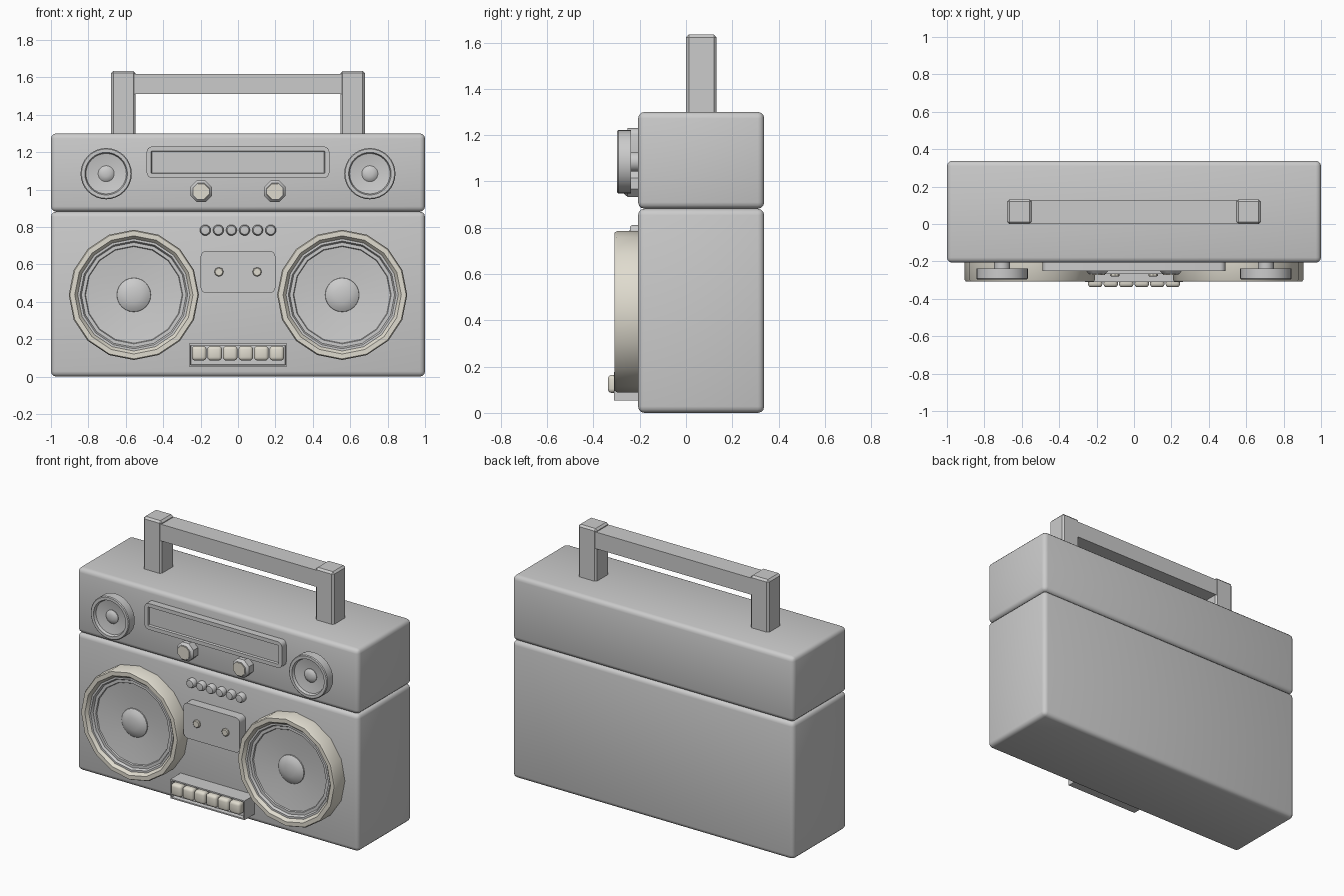
import bpy, bmesh, math

if "Cube" in bpy.data.objects:
    bpy.data.objects.remove(bpy.data.objects["Cube"])

FRONT = -0.207   # front face of the case
BACK = 0.338     # back face of the case

cream = bpy.data.materials.new("cream")
cream.diffuse_color = (0.74, 0.71, 0.62, 1)
cream.use_nodes = True
cream.node_tree.nodes["Principled BSDF"].inputs["Base Color"].default_value = cream.diffuse_color


def finish(bm, name, mat=None, angle=35):
    bmesh.ops.recalc_face_normals(bm, faces=bm.faces)
    me = bpy.data.meshes.new(name)
    bm.to_mesh(me)
    bm.free()
    ob = bpy.data.objects.new(name, me)
    bpy.context.collection.objects.link(ob)
    if mat:
        me.materials.append(mat)
    bpy.ops.object.select_all(action='DESELECT')
    ob.select_set(True)
    bpy.context.view_layer.objects.active = ob
    bpy.ops.object.shade_smooth_by_angle(angle=math.radians(angle))
    return ob


def box(name, x, y, z, bevel=0.0, seg=3, mat=None, corner=0.0, inset=None):
    """Box from (min, max) ranges; corner rounds the front outline,
    inset = (border, depth) sinks a panel into the front face."""
    bm = bmesh.new()
    bmesh.ops.create_cube(bm, size=1)
    for v in bm.verts:
        for i, r in enumerate((x, y, z)):
            v.co[i] = r[0] if v.co[i] < 0 else r[1]
    if corner:
        edges = [e for e in bm.edges
                 if abs(e.verts[0].co.y - e.verts[1].co.y) > 1e-4]
        bmesh.ops.bevel(bm, geom=edges, offset=corner, segments=4,
                        profile=0.5, affect='EDGES')
    if inset:
        bm.normal_update()
        face = min(bm.faces, key=lambda f: f.calc_center_median().y)
        bmesh.ops.inset_region(bm, faces=[face], thickness=inset[0])
        ext = bmesh.ops.inset_region(bm, faces=[face], thickness=0.003)
        for v in face.verts:
            v.co.y += inset[1]
    if bevel:
        bmesh.ops.bevel(bm, geom=bm.edges[:], offset=bevel, segments=seg,
                        profile=0.5, affect='EDGES')
    return finish(bm, name, mat)


def lathe(name, cx, cz, profile, sides, mat=None, closed=False, turn=0.0):
    """Spin (radius, y) points around a y axis through (cx, cz)."""
    bm = bmesh.new()
    rings = []
    for r, y in profile:
        if r == 0:
            rings.append([bm.verts.new((cx, y, cz))] * sides)
            continue
        ring = []
        for i in range(sides):
            a = 2 * math.pi * (i + turn) / sides
            ring.append(bm.verts.new((cx + r * math.cos(a), y,
                                      cz + r * math.sin(a))))
        rings.append(ring)
    pairs = list(zip(rings, rings[1:]))
    if closed:
        pairs.append((rings[-1], rings[0]))
    for a, b in pairs:
        for i in range(sides):
            j = (i + 1) % sides
            bm.faces.new(dict.fromkeys((a[i], a[j], b[j], b[i])))
    return finish(bm, name, mat)


# Case halves
box("lower_case", (-1, 1), (FRONT, BACK), (0, 0.882), 0.028)
box("upper_case", (-1, 1), (FRONT, BACK), (0.882, 1.3), 0.028)

# Handle
for s, side in ((-1, "left"), (1, "right")):
    box(f"handle_post_{side}", sorted((s * 0.547, s * 0.678)), (0, 0.132),
        (1.28, 1.634), 0.012, 1)
box("handle_bar", (-0.56, 0.56), (0.003, 0.129), (1.51, 1.617))

for s, side in ((-1, "left"), (1, "right")):
    # Large speakers: cream ring, surround with cone, centre dome
    cx, cz = s * 0.557, 0.437
    lathe(f"speaker_ring_{side}", cx, cz,
          [(0.348, -0.19), (0.348, -0.298), (0.342, -0.308), (0.316, -0.308),
           (0.298, -0.285), (0.298, -0.19)], 16, cream, closed=True)
    lathe(f"speaker_cone_{side}", cx, cz,
          [(0.30, -0.2), (0.30, -0.29), (0.288, -0.29), (0.28, -0.275),
           (0.262, -0.275), (0.258, -0.268), (0.09, -0.25), (0, -0.25)], 16)
    lathe(f"speaker_dome_{side}", cx, cz,
          [(0.092, -0.245), (0.09, -0.256), (0.07, -0.269),
           (0.04, -0.277), (0, -0.28)], 24)

    # Small speakers standing off the case on a stem
    cx, cz = s * 0.705, 1.085
    lathe(f"tweeter_{side}", cx, cz,
          [(0, -0.237), (0.137, -0.237), (0.137, -0.292), (0.132, -0.297),
           (0.114, -0.297), (0.108, -0.28), (0.045, -0.268), (0, -0.268)], 32)
    lathe(f"tweeter_stem_{side}", cx, cz,
          [(0, -0.19), (0.043, -0.19), (0.043, -0.272), (0.032, -0.281),
           (0.016, -0.285), (0, -0.286)], 24)

    # Tuning knobs with pale caps
    cx, cz = s * 0.197, 0.99
    lathe(f"tuning_knob_{side}", cx, cz,
          [(0, -0.19), (0.062, -0.19), (0.062, -0.252), (0.048, -0.268),
           (0, -0.268)], 8, turn=0.5)
    lathe(f"knob_cap_{side}", cx, cz,
          [(0.046, -0.26), (0.044, -0.272), (0, -0.272)], 8, cream, turn=0.5)

    # Cassette spools
    lathe(f"cassette_spool_{side}", s * 0.102, 0.56,
          [(0.025, -0.26), (0.025, -0.277), (0.02, -0.281), (0, -0.281)],
          8, cream)

# Tuner display
box("tuner_display", (-0.488, 0.488), (-0.252, -0.19), (1.062, 1.23),
    corner=0.028, inset=(0.024, 0.014))

# Cassette door
box("cassette_door", (-0.2, 0.2), (-0.268, -0.19), (0.447, 0.672), corner=0.03)

# Row of small round buttons
for i in range(6):
    lathe(f"round_button_{i + 1}", (i - 2.5) * 0.07, 0.783,
          [(0.029, -0.19), (0.029, -0.232), (0.023, -0.241), (0, -0.244)], 16)

# Piano-key tray and keys
box("key_tray", (-0.263, 0.263), (-0.31, -0.19), (0.053, 0.176),
    inset=(0.012, 0.025))
for i in range(6):
    x = (i - 2.5) * 0.083
    box(f"tape_key_{i + 1}", (x - 0.039, x + 0.039), (-0.338, -0.28),
        (0.086, 0.164), 0.018, 3, cream)
